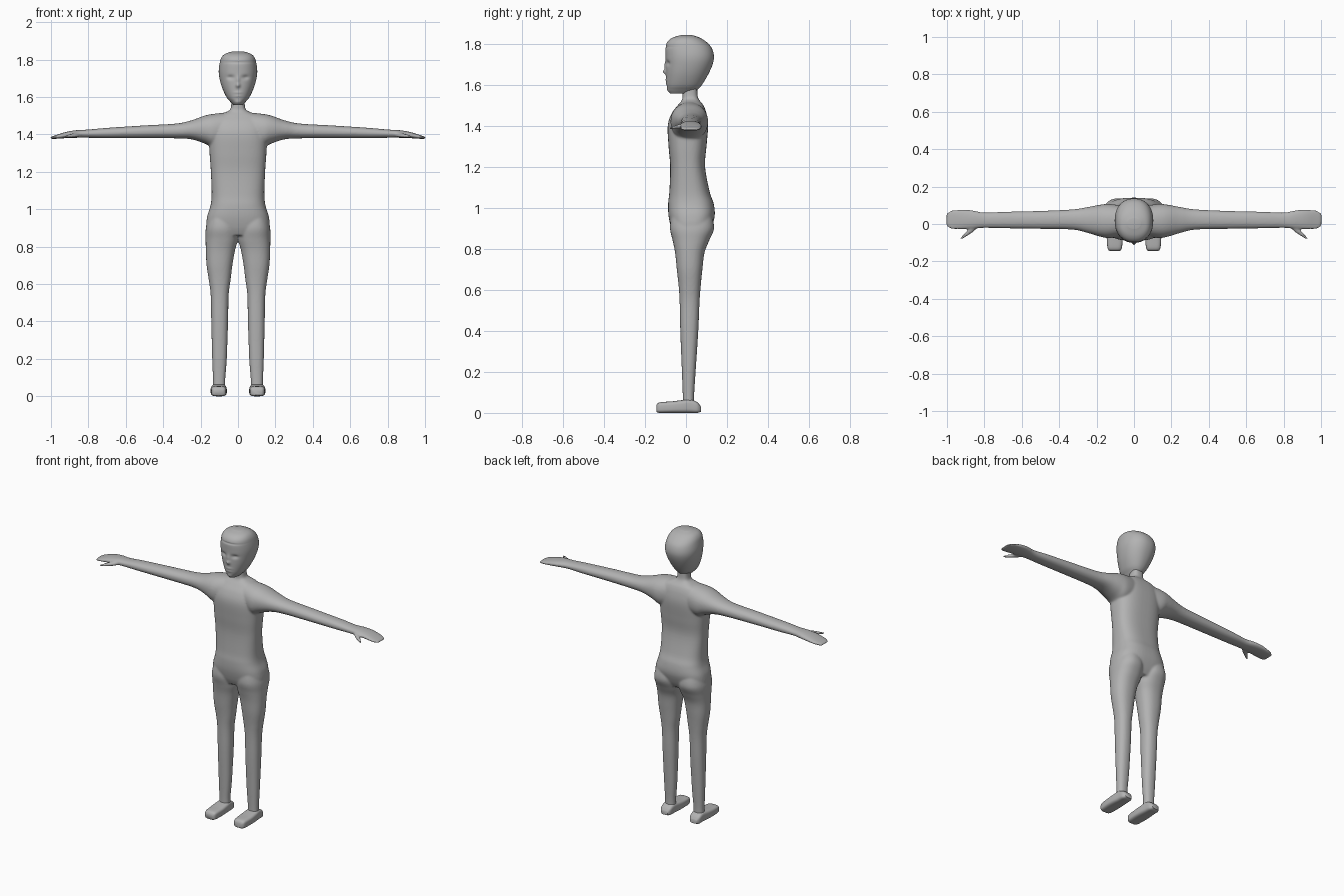
import bpy, bmesh, math
from mathutils import Vector

grey = bpy.data.materials.new("plain_grey")
grey.diffuse_color = (0.45, 0.45, 0.45, 1)


def spline(rows, steps):
    """Catmull-Rom resampling of section rows."""
    out = []
    for i in range(len(rows) - 1):
        p0, p1 = rows[max(i - 1, 0)], rows[i]
        p2, p3 = rows[i + 1], rows[min(i + 2, len(rows) - 1)]
        for s in range(steps):
            t = s / steps
            out.append([0.5 * (2 * b + (c - a) * t + (2 * a - 5 * b + 4 * c - d) * t * t
                               + (3 * b - a - 3 * c + d) * t ** 3)
                        for a, b, c, d in zip(p0, p1, p2, p3)])
    out.append(list(rows[-1]))
    return out


def loft(bm, axis, rows, n=2.3, seg=40, steps=5, side=1):
    """Closed superellipse loft. Row = position, u min, u max, v min, v max."""
    rings = []
    for t, u0, u1, v0, v1 in spline(rows, steps):
        ring = []
        for k in range(seg):
            a = 2 * math.pi * k / seg
            c, s = math.cos(a), math.sin(a)
            u = (u0 + u1) / 2 + (u1 - u0) / 2 * math.copysign(abs(c) ** (2 / n), c)
            v = (v0 + v1) / 2 + (v1 - v0) / 2 * math.copysign(abs(s) ** (2 / n), s)
            x, y, z = {"x": (t, u, v), "y": (u, t, v), "z": (u, v, t)}[axis]
            ring.append(bm.verts.new((x * side, y, max(z, 0))))
        rings.append(ring)
    for r, q in zip(rings, rings[1:]):
        for k in range(seg):
            j = (k + 1) % seg
            bm.faces.new((r[k], r[j], q[j], q[k]))
    bm.faces.new(rings[0])
    bm.faces.new(rings[-1])


def finish(name, bm, angle=60):
    bmesh.ops.recalc_face_normals(bm, faces=bm.faces[:])
    me = bpy.data.meshes.new(name)
    bm.to_mesh(me)
    bm.free()
    me.materials.append(grey)
    ob = bpy.data.objects.new(name, me)
    bpy.context.collection.objects.link(ob)
    bpy.ops.object.select_all(action="DESELECT")
    ob.select_set(True)
    bpy.context.view_layer.objects.active = ob
    bpy.ops.object.shade_smooth_by_angle(angle=math.radians(angle))
    return ob


# torso and neck
body = bmesh.new()
torso = [(.86, .14, -.055, .10), (.90, .168, -.072, .122), (.96, .165, -.085, .14),
         (1.02, .147, -.087, .135), (1.08, .141, -.081, .115), (1.2, .145, -.077, .093),
         (1.3, .152, -.085, .10), (1.4, .155, -.089, .108), (1.46, .148, -.07, .10),
         (1.50, .115, -.04, .085), (1.525, .052, -.02, .065), (1.55, .037, -.017, .056),
         (1.62, .037, -.017, .055)]
loft(body, "z", [(z, -w, w, a, b) for z, w, a, b in torso], n=2.7, seg=56)

# legs, arms and thumbs
leg = [(.97, .01, .155, -.07, .125), (.90, 0, .172, -.078, .137), (.84, 0, .173, -.065, .113),
       (.78, .016, .172, -.053, .09), (.70, .03, .168, -.045, .08), (.62, .04, .156, -.036, .072),
       (.54, .05, .146, -.031, .066), (.40, .053, .143, -.028, .06), (.20, .06, .138, -.02, .047),
       (.09, .068, .134, -.016, .04), (.03, .068, .134, -.016, .04)]
arm = [(.05, -.06, .095, 1.34, 1.518), (.13, -.075, .107, 1.33, 1.51), (.18, -.068, .103, 1.352, 1.50),
       (.25, -.047, .09, 1.374, 1.475), (.33, -.03, .078, 1.379, 1.458), (.50, -.026, .07, 1.38, 1.448),
       (.70, -.023, .065, 1.38, 1.435), (.80, -.021, .061, 1.382, 1.426), (.86, -.026, .072, 1.382, 1.423),
       (.92, -.029, .078, 1.38, 1.413), (.98, -.026, .071, 1.376, 1.394), (1.002, -.01, .055, 1.375, 1.386)]
thumb = [(.01, .82, .865, 1.388, 1.412), (-.03, .845, .888, 1.384, 1.408),
         (-.055, .878, .912, 1.382, 1.402), (-.08, .918, .932, 1.380, 1.393)]
for side in (1, -1):
    loft(body, "z", leg, side=side)
    loft(body, "x", arm, n=2.2, side=side)
    loft(body, "y", thumb, n=2, seg=16, side=side)

# blend the limbs into one smooth skin
ob = finish("body", body)
rem = ob.modifiers.new("skin", "REMESH")
rem.mode = "VOXEL"
rem.voxel_size = 0.006
rem.use_smooth_shade = True
sm = ob.modifiers.new("relax", "SMOOTH")
sm.factor = 0.5
sm.iterations = 6

# head with modelled face
head = bmesh.new()
skull = [(1.558, .026, -.078, .03), (1.575, .042, -.088, .055), (1.60, .062, -.094, .078),
         (1.65, .085, -.097, .108), (1.70, .099, -.098, .13), (1.74, .103, -.10, .136),
         (1.78, .098, -.10, .125), (1.81, .089, -.09, .098), (1.83, .07, -.065, .066),
         (1.842, .035, -.025, .03)]
loft(head, "z", [(z, -w, w, a, b) for z, w, a, b in skull], n=2.2, seg=112, steps=8)

# x, z, x spread, z spread, height of each face feature
features = [(0, 1.662, .011, .011, .014), (0, 1.69, .009, .022, .008),
            (.04, 1.705, .018, .011, -.009), (-.04, 1.705, .018, .011, -.009),
            (0, 1.622, .022, .006, .005), (0, 1.606, .02, .006, .004),
            (0, 1.614, .022, .003, -.003), (0, 1.572, .02, .01, .004),
            (0, 1.785, .07, .004, -.004)]
for v in head.verts:
    if v.co.y < 0:
        x, z = v.co.x, v.co.z
        v.co.y -= sum(h * math.exp(-((x - fx) / sx) ** 2 - ((z - fz) / sz) ** 2)
                      for fx, fz, sx, sz, h in features)
finish("head", head)

# feet
foot = [(-.145, .078, .128, .006, .036), (-.13, .065, .141, 0, .051), (-.07, .06, .146, 0, .056),
        (-.02, .061, .145, 0, .062), (.02, .064, .141, 0, .066), (.055, .068, .138, 0, .052),
        (.073, .08, .125, .006, .03)]
for side, name in ((1, "left_foot"), (-1, "right_foot")):
    bm = bmesh.new()
    loft(bm, "y", foot, n=3.6, side=side)
    finish(name, bm, 50)
